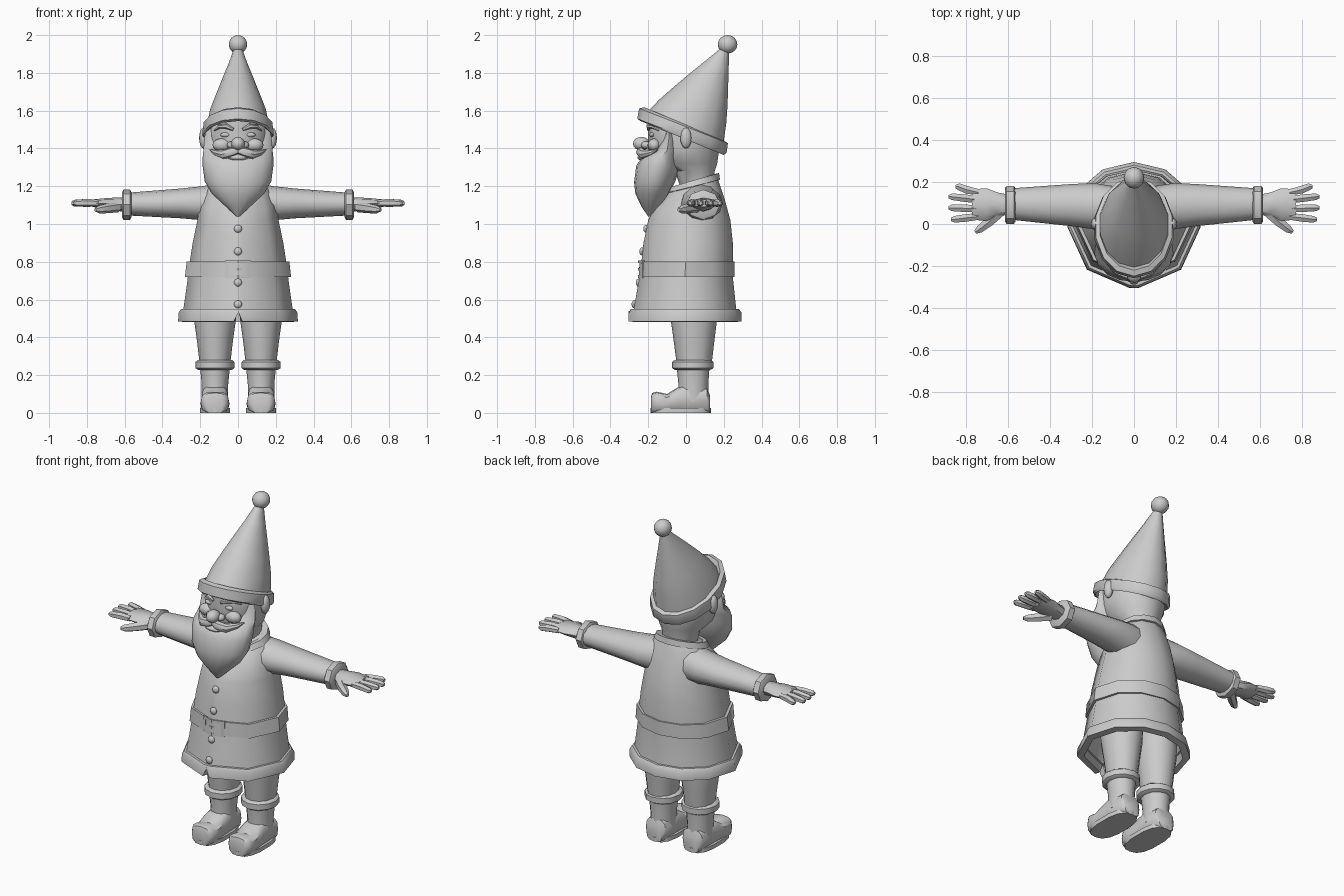
import bpy, bmesh, math
from mathutils import Vector as V

mat = bpy.data.materials.new("plain_grey")
mat.diffuse_color = (0.6, 0.6, 0.6, 1)


def finish(name, bm, mirror=False, angle=42):
    bmesh.ops.recalc_face_normals(bm, faces=bm.faces)
    me = bpy.data.meshes.new(name)
    bm.to_mesh(me)
    bm.free()
    ob = bpy.data.objects.new(name, me)
    bpy.context.collection.objects.link(ob)
    me.materials.append(mat)
    bpy.ops.object.select_all(action='DESELECT')
    ob.select_set(True)
    bpy.context.view_layer.objects.active = ob
    bpy.ops.object.shade_smooth_by_angle(angle=math.radians(angle))
    if mirror:
        ob.modifiers.new("mirror", 'MIRROR')
    return ob


def ring(a, b, w, angles, p=1):
    """Oval from end a to end b with half-width vector w."""
    a, b, w = V(a), V(b), V(w)
    f = lambda s: math.copysign(abs(s) ** p, s) if abs(s) > 1e-6 else 0
    return [(a + b) / 2 + (a - b) / 2 * f(math.cos(t)) + w * f(math.sin(t)) for t in angles]


def even(n):
    return [2 * math.pi * i / n for i in range(n)]


def loft(name, rings, mirror=False, tube=False, edit=None, angle=42):
    """Skin a list of rings; tube joins the last ring to the first."""
    bm = bmesh.new()
    loops = [[bm.verts.new(p) for p in r] for r in rings]
    for l0, l1 in zip(loops, loops[1:] + (loops[:1] if tube else [])):
        for i in range(len(l0)):
            j = (i + 1) % len(l0)
            bm.faces.new((l0[i], l0[j], l1[j], l1[i]))
    if not tube:
        bm.faces.new(loops[0])
        bm.faces.new(loops[-1])
    for v in bm.verts if edit else []:
        edit(v.co)
    return finish(name, bm, mirror, angle)


def side_rings(rows, angles, cx=0, p=1):
    """Rows of front y, front z, back y, back z, half-width."""
    return [ring((cx, fy, fz), (cx, by, bz), (w, 0, 0), angles, p) for fy, fz, by, bz, w in rows]


def limb(name, pts, n=6, mirror=True, flat=1):
    """Tapered tube through x, y, z, radius points."""
    rings = []
    for i, q in enumerate(pts):
        d = (V(pts[min(i + 1, len(pts) - 1)][:3]) - V(pts[max(i - 1, 0)][:3])).normalized()
        side = d.cross(V((0, 0, 1))).normalized()
        up = side.cross(d)
        c, r = V(q[:3]), q[3]
        rings.append(ring(c + up * r * flat, c - up * r * flat, side * r, even(n)))
    return loft(name, rings, mirror)


def ball(name, c, r, mirror=False, n=12):
    bm = bmesh.new()
    bmesh.ops.create_uvsphere(bm, u_segments=n, v_segments=8, radius=1)
    for v in bm.verts:
        v.co = V(c) + V([v.co[i] * r[i] for i in range(3)])
    return finish(name, bm, mirror)


# Coat: ten broad sides with a narrow front strip
half = [math.radians(t) for t in (4, 45, 88, 123, 152)]
coat_a = [0] + half + [math.pi] + [2 * math.pi - t for t in reversed(half)]
loft("coat", side_rings([(-.08, 1.19, .16, 1.265, .12), (-.12, 1.13, .175, 1.22, .175),
                         (-.17, 1.08, .205, 1.13, .205), (-.2, 1.02, .235, 1.02, .215),
                         (-.225, .9, .248, .9, .24), (-.24, .76, .25, .76, .262),
                         (-.25, .7, .25, .7, .268), (-.28, .53, .268, .53, .292),
                         (-.25, .53, .24, .53, .262), (-.21, .7, .21, .7, .23)], coat_a))


def notch(co):
    # split in the hem at the front
    if abs(co.x) < .001 and co.y < -.2 and co.z < .51:
        co.z = .54


loft("hem_trim", side_rings([(-.292, .55, .28, .55, .302), (-.302, .53, .295, .53, .315),
                             (-.305, .485, .295, .485, .317), (-.265, .48, .255, .48, .278),
                             (-.26, .55, .25, .55, .27)], coat_a), tube=True, edit=notch)
loft("belt", side_rings([(-.25, .72, .258, .72, .281), (-.246, .802, .258, .802, .272),
                         (-.2, .802, .2, .802, .22), (-.2, .72, .2, .72, .22)], coat_a), tube=True)

# Buckle frame and prong, folded along the belt front
for name, x0, x1, z0, z1 in (("buckle_side", .05, .07, .715, .808), ("buckle_top", 0, .05, .793, .808),
                             ("buckle_bottom", 0, .05, .715, .73), ("buckle_prong", 0, .02, .755, .768)):
    bm = bmesh.new()
    bmesh.ops.create_cube(bm, size=1)
    for v in bm.verts:
        x = x0 if v.co.x < 0 else x1
        v.co = V((x, -.249 + .34 * x + v.co.y * .009, z0 if v.co.z < 0 else z1))
    finish(name, bm, True)

for z, y in ((.975, -.212), (.855, -.233), (.69, -.252), (.575, -.274)):
    ball("button", (0, y, z), (.021, .014, .021))

# Collar around the neck
loft("collar", side_rings([(-.10, 1.165, .18, 1.235, .16), (-.085, 1.195, .175, 1.27, .145),
                           (-.04, 1.19, .13, 1.26, .1), (-.04, 1.16, .13, 1.22, .1)], even(14)), tube=True)


# Sleeves and cuffs run along x
def arm_rings(rows, n):
    return [ring((x, (y0 + y1) / 2, z1), (x, (y0 + y1) / 2, z0), (0, (y1 - y0) / 2, 0), even(n))
            for x, y0, y1, z0, z1 in rows]


loft("sleeve", arm_rings([(.1, -.03, .18, 1.0, 1.215), (.19, -.025, .195, 1.02, 1.2),
                          (.3, -.01, .19, 1.03, 1.188), (.58, .02, .17, 1.045, 1.166)], 12), True)
loft("sleeve_cuff", arm_rings([(.565, .01, .172, 1.035, 1.17), (.572, 0, .182, 1.022, 1.182),
                               (.606, 0, .182, 1.022, 1.182), (.613, .01, .172, 1.035, 1.17)], 8), True)

# Hands
loft("palm", arm_rings([(.6, .045, .14, 1.065, 1.14), (.65, .035, .15, 1.07, 1.14),
                        (.7, .015, .17, 1.082, 1.137), (.77, .02, .165, 1.09, 1.13)], 8), True)
for y0, x1, y1 in ((.15, .85, .178), (.115, .882, .13), (.072, .882, .077), (.036, .87, .022)):
    limb("finger", [(.74, y0, 1.11, .018), (.8, (y0 + y1) / 2, 1.112, .021),
                    (x1 - .015, y1, 1.11, .018), (x1, y1, 1.11, .009)])
limb("thumb", [(.635, .06, 1.09, .028), (.69, .01, 1.083, .026), (.735, -.025, 1.077, .021),
               (.755, -.038, 1.075, .01)])

# Legs, boot cuffs and boots
LX = .122
loft("trouser_leg", side_rings([(-.1, .72, .17, .72, .118), (-.082, .5, .165, .5, .112),
                                (-.065, .38, .15, .38, .095), (-.048, .25, .135, .25, .08)],
                               even(12), LX), True)
loft("boot_cuff", side_rings([(-.06, .228, .13, .228, .09), (-.073, .237, .145, .237, .103),
                              (-.073, .27, .145, .27, .103), (-.06, .28, .13, .28, .09)],
                             even(12), LX), True)
loft("boot_shaft", side_rings([(-.05, .25, .125, .25, .08), (-.04, .15, .118, .15, .07),
                               (-.045, .06, .12, .06, .07)], even(12), LX), True)
loft("boot_foot", [ring((LX, y, top), (LX, y, -.002), (w, 0, 0), even(12), .65) for y, top, w in
                   ((.128, .09, .05), (.112, .13, .066), (0, .15, .07), (-.05, .132, .072),
                    (-.1, .1, .077), (-.155, .112, .075), (-.178, .106, .06), (-.184, .09, .045))],
     True, edit=lambda co: setattr(co, "z", max(co.z, 0)))
loft("boot_sole", side_rings([(-.187, 0, .132, 0, .08), (-.187, .025, .132, .025, .08)],
                             even(14), LX, .75), True)

# Head and face
loft("head", side_rings([(-.02, 1.17, .15, 1.17, .095), (-.06, 1.28, .152, 1.28, .105),
                         (-.17, 1.32, .165, 1.32, .14), (-.2, 1.39, .175, 1.39, .166),
                         (-.2, 1.47, .18, 1.47, .17), (-.2, 1.55, .17, 1.5, .165),
                         (-.15, 1.6, .12, 1.55, .12)], even(16)))
ball("ear", (.182, .0, 1.455), (.024, .03, .055), True)
ball("nose", (0, -.236, 1.425), (.037, .045, .036))
ball("nostril", (.034, -.212, 1.418), (.024, .026, .02), True)
ball("cheek", (.085, -.168, 1.418), (.05, .035, .035), True)
ball("eye", (.066, -.18, 1.472), (.027, .014, .013), True)
ball("lower_lip", (0, -.232, 1.352), (.055, .025, .016))
limb("eyebrow", [(.025, -.2, 1.5, .008), (.06, -.197, 1.518, .014), (.1, -.172, 1.515, .011),
                 (.125, -.145, 1.495, .004)])
limb("moustache", [(0, -.235, 1.39, .016), (.03, -.24, 1.382, .025), (.075, -.222, 1.368, .026),
                   (.12, -.18, 1.378, .015), (.147, -.15, 1.395, .004)], 8)
loft("beard", side_rings([(-.11, 1.52, -.07, 1.52, .166), (-.13, 1.45, -.05, 1.46, .178),
                          (-.17, 1.39, -.03, 1.39, .183), (-.235, 1.35, -.028, 1.36, .187),
                          (-.263, 1.31, -.032, 1.3, .187), (-.275, 1.22, -.055, 1.23, .176),
                          (-.268, 1.16, -.09, 1.16, .138), (-.235, 1.09, -.135, 1.09, .063),
                          (-.2, 1.04, -.18, 1.04, .008)], even(16)))

# Tilted pointed hat with brim and bobble
loft("hat_brim", side_rings([(-.24, 1.545, .2, 1.365, .187), (-.258, 1.557, .215, 1.378, .193),
                             (-.248, 1.612, .222, 1.428, .186), (-.22, 1.618, .2, 1.44, .165),
                             (-.19, 1.56, .17, 1.39, .155)], even(14)), tube=True)
loft("hat_cone", side_rings([(-.21, 1.585, .195, 1.405, .17), (-.145, 1.655, .213, 1.53, .152),
                             (-.06, 1.73, .22, 1.63, .118), (.02, 1.797, .223, 1.73, .085),
                             (.1, 1.862, .226, 1.82, .053), (.19, 1.935, .228, 1.93, .02)], even(14)))
ball("hat_bobble", (0, .22, 1.951), (.049, .052, .049))
